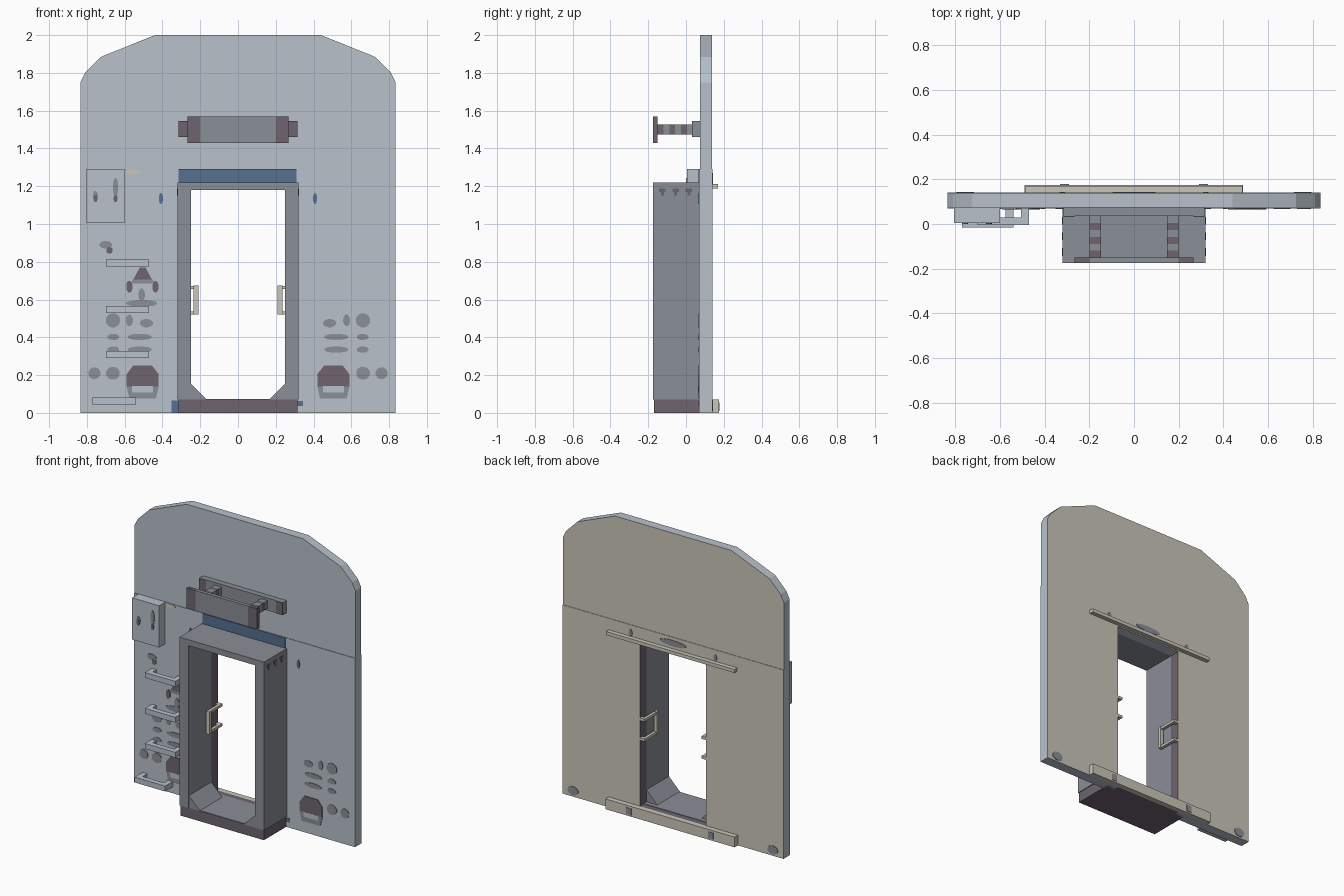
import bpy, bmesh, math

if "Cube" in bpy.data.objects:
    bpy.data.objects.remove(bpy.data.objects["Cube"])


def mat(name, r, g, b):
    def lin(c):
        c /= 255
        return c / 12.92 if c <= 0.04045 else ((c + 0.055) / 1.055) ** 2.4
    m = bpy.data.materials.new(name)
    m.diffuse_color = (lin(r), lin(g), lin(b), 1)
    m.use_nodes = True
    m.node_tree.nodes["Principled BSDF"].inputs["Base Color"].default_value = m.diffuse_color
    return m


WALL = mat("pale_blue_grey", 184, 193, 203)
GREY = mat("mid_grey", 138, 142, 151)
DARK = mat("dark_mauve", 110, 100, 112)
BLUE = mat("blue", 85, 112, 145)
BEIGE = mat("beige", 202, 198, 185)


def prism(name, pts, y0, y1, *mats):
    """Extrude an (x, z) outline from y0 to y1."""
    bm = bmesh.new()
    f = bm.faces.new([bm.verts.new((x, y0, z)) for x, z in pts])
    r = bmesh.ops.extrude_face_region(bm, geom=[f])
    for v in r["geom"]:
        if isinstance(v, bmesh.types.BMVert):
            v.co.y = y1
    bmesh.ops.recalc_face_normals(bm, faces=bm.faces)
    me = bpy.data.meshes.new(name)
    bm.to_mesh(me)
    bm.free()
    ob = bpy.data.objects.new(name, me)
    bpy.context.collection.objects.link(ob)
    for m in mats:
        me.materials.append(m)
    return ob


def box(name, x0, x1, y0, y1, z0, z1, m):
    return prism(name, [(x0, z0), (x1, z0), (x1, z1), (x0, z1)], y0, y1, m)


def blob(name, x, z, w, h, m, y=0.07, n=12, t=0.004):
    """Thin oval plate standing just proud of the surface at y."""
    pts = []
    for i in range(n):
        a = 2 * math.pi * (i + 0.5) / n
        pts.append((x + w / 2 * math.cos(a), z + h / 2 * math.sin(a)))
    return prism(name, pts, y - t, y, m)


def paint(ob):
    """Beige back, dark door jambs, pale everything else."""
    for p in ob.data.polygons:
        if p.normal.y > 0.5:
            p.material_index = 1
        elif abs(p.center.x) < 0.26 and p.center.z < 1.2 and abs(p.normal.x) > 0.5:
            p.material_index = 2


# End wall: lower part with doorway, upper part with chamfered roof line
paint(prism("lower_wall", [(-.835, 0), (-.25, 0), (-.25, 1.18), (.25, 1.18), (.25, 0),
                           (.835, 0), (.835, 1.29), (-.835, 1.29)], .07, .14, WALL, BEIGE, DARK))
roof = [(.835, 1.29), (.835, 1.75), (.81, 1.80), (.725, 1.885), (.44, 2.0)]
paint(prism("upper_wall", roof + [(-x, z) for x, z in reversed(roof)], .074, .137, WALL, BEIGE))

# Gangway tunnel
prism("gangway_frame", [(-.32, .07), (-.25, .07), (-.25, 1.18), (.25, 1.18), (.25, .07),
                        (.32, .07), (.32, 1.22), (-.32, 1.22)], -.175, .07, GREY)
box("gangway_base", -.315, .315, -.17, .14, 0, .07, DARK)
box("gangway_floor", -.25, .25, -.168, .10, .07, .073, GREY)
box("lintel_panel", -.315, .31, .066, .07, 1.22, 1.29, BLUE)

for s in (-1, 1):
    prism("floor_gusset", [(s * .25, .07), (s * .25, .155), (s * .165, .07)], -.173, .07, GREY)
    # Bolt marks on the tunnel sides
    for y in (-.125, -.055, .015):
        box("side_bolt", s * .32, s * .323, y - .017, y + .017, 1.17, 1.187, DARK)
        box("side_bolt_tip", s * .32, s * .323, y - .008, y + .008, 1.15, 1.17, DARK)
    # Door handles
    box("handle_bar", s * .21, s * .235, -.01, .012, .52, .675, BEIGE)
    for z in (.52, .655):
        box("handle_leg", s * .215, s * .235, .012, .14, z, z + .018, BEIGE)
        box("handle_foot", s * .215, s * .25, .115, .14, z, z + .018, BEIGE)
    blob("side_marker", s * .408, 1.135, .022, .06, BLUE)

# Buffer plate above the gangway
box("buffer_plate", -.2, .2, -.175, -.15, 1.43, 1.57, GREY)
box("buffer_back_plate", -.315, .315, .035, .074, 1.46, 1.545, GREY)
for s in (-1, 1):
    box("buffer_plate_end", s * .2, s * .267, -.175, -.15, 1.43, 1.57, DARK)
    box("back_plate_end", s * .265, s * .315, .031, .035, 1.46, 1.545, DARK)
    for i in range(6):
        y = -.15 + i * .185 / 6
        box("buffer_stem", s * .148, s * .2, y, y + .185 / 6, 1.475, 1.527, GREY if i % 2 else DARK)

# Equipment box with its switches
box("equipment_box", -.805, -.6, .005, .074, 1.005, 1.29, WALL)
for x, z, h in ((-.755, 1.15, .05), (-.648, 1.195, .10)):
    blob("box_switch", x, z, .028, h, GREY, .005)
    blob("box_switch_tip", x, 1.135, .022, .04, DARK, .003)

# Ladder steps: a front bar on two legs
for x, z, y in ((-.7, .775, -.005), (-.7, .53, -.005), (-.7, .29, -.005), (-.77, .045, -.015)):
    box("step_bar", x, x + .23, y, y + .035, z, z + .037, WALL)
    for lx in (x, x + .195):
        box("step_leg", lx, lx + .035, y + .035, .07, z, z + .037, WALL)

# Back rail and back sill
box("back_rail", -.485, .485, .14, .17, 1.188, 1.212, BEIGE)
box("back_sill", -.49, .487, .14, .175, 0, .07, BEIGE)
blob("back_top_mark", 0, 1.25, .2, .04, GREY, .144)
for s in (-1, 1):
    blob("back_corner_mark", s * .755, .04, .08, .06, GREY, .144)
    blob("back_top_tab", s * .32, 1.235, .025, .05, GREY, .144)
    box("back_sill_mark", s * .29, s * .33, .175, .178, .01, .055, GREY)

# Connector sockets painted on both sides of the front
for s in (-1, 1):
    for x, z, w, h in ((.76, .21, .064, .064), (.662, .21, .074, .07),
                       (.66, .335, .064, .034), (.52, .335, .13, .034),
                       (.66, .402, .064, .034), (.52, .402, .13, .034),
                       (.662, .49, .078, .076), (.575, .49, .037, .062), (.485, .475, .07, .045)):
        blob("socket", s * x, z, w, h, GREY)
    # Large coupler socket
    c = s * .505
    prism("coupler_body", [(c - .085, .14), (c + .085, .14), (c + .085, .205), (c + .05, .25),
                           (c - .05, .25), (c - .085, .205)], .065, .07, DARK)
    prism("coupler_base", [(c - .085, .14), (c - .07, .075), (c + .07, .075), (c + .085, .14)],
          .066, .07, GREY)
    box("coupler_slot", c - .055, c + .055, .064, .07, .108, .142, WALL)

# Extra fittings on the left of the front
blob("valve_base", -.51, .58, .17, .036, GREY)
blob("valve_stem", -.51, .625, .035, .07, GREY)
prism("valve_cap", [(-.555, .705), (-.455, .705), (-.49, .77), (-.52, .77)], .065, .07, DARK)
box("valve_bar", -.56, -.45, .066, .07, .685, .705, GREY)
for x in (-.575, -.437):
    blob("valve_arm", x, .668, .034, .065, DARK)
blob("tap_body", -.70, .89, .07, .04, GREY)
blob("tap_spout", -.68, .86, .035, .036, DARK, .069)
blob("beige_label", -.56, 1.275, .08, .03, BEIGE)
box("left_foot_mark", -.352, -.315, .066, .07, .003, .066, BLUE)
box("right_foot_mark", .315, .345, .066, .07, .037, .063, BLUE)
